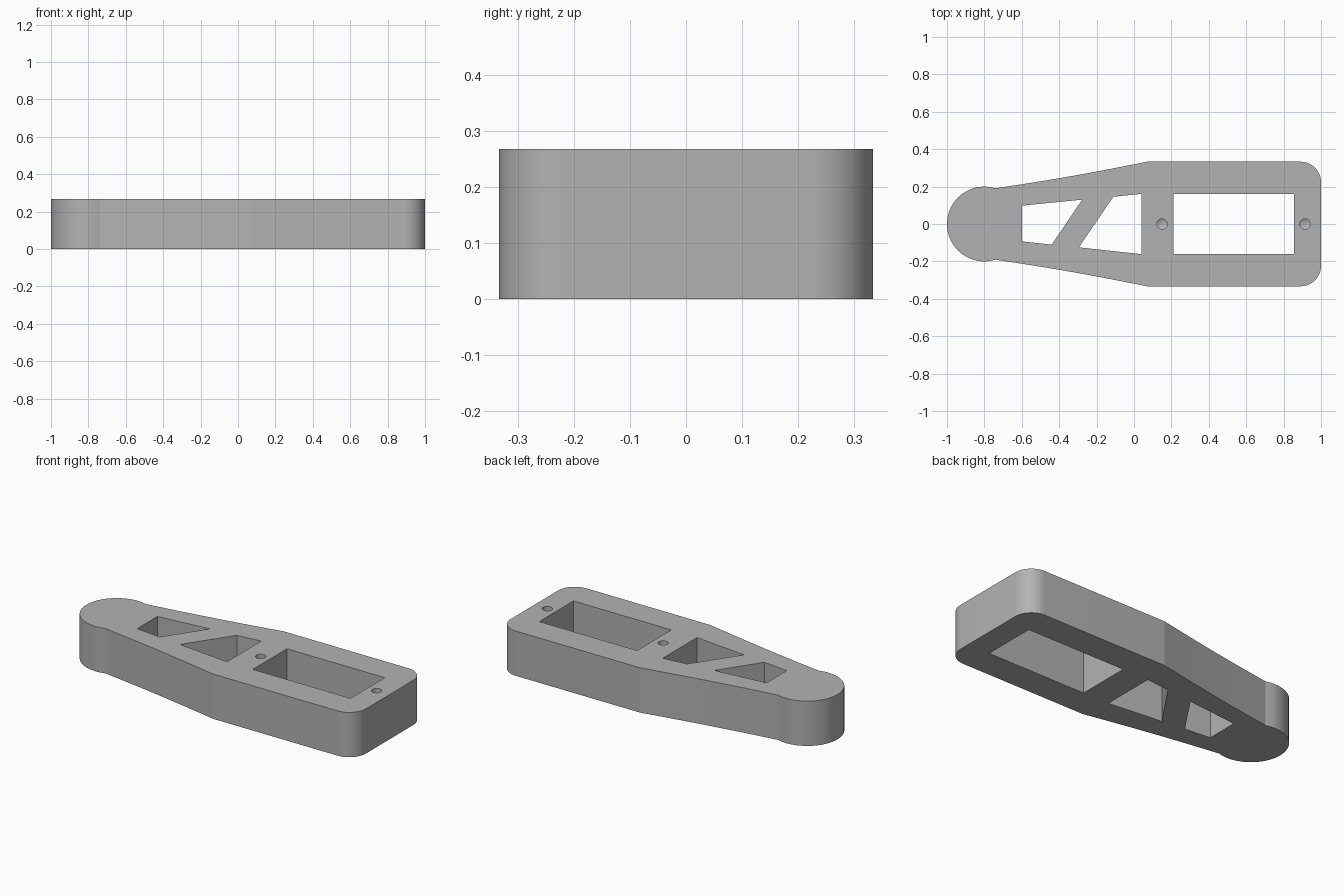
import bpy, bmesh
from math import radians, cos, sin, pi
from mathutils import Matrix

HEIGHT = 0.267
HALF_W = 0.333

cube = bpy.data.objects.get("Cube")
if cube:
    bpy.data.objects.remove(cube, do_unlink=True)

grey = bpy.data.materials.new("plain grey")
grey.use_nodes = True
colour = (0.45, 0.45, 0.45, 1)
grey.diffuse_color = colour
grey.node_tree.nodes["Principled BSDF"].inputs["Base Color"].default_value = colour


def finish(bm, name):
    bmesh.ops.recalc_face_normals(bm, faces=bm.faces)
    mesh = bpy.data.meshes.new(name)
    bm.to_mesh(mesh)
    bm.free()
    mesh.materials.append(grey)
    obj = bpy.data.objects.new(name, mesh)
    bpy.context.collection.objects.link(obj)
    return obj


def prism(name, outline, z0, z1):
    bm = bmesh.new()
    face = bm.faces.new([bm.verts.new((x, y, z0)) for x, y in outline])
    ext = bmesh.ops.extrude_face_region(bm, geom=[face])
    top = [v for v in ext["geom"] if isinstance(v, bmesh.types.BMVert)]
    bmesh.ops.translate(bm, verts=top, vec=(0, 0, z1 - z0))
    return finish(bm, name)


def arc(cx, cy, r, start, end, steps):
    angles = [radians(start + (end - start) * i / steps) for i in range(steps + 1)]
    return [(cx + r * cos(a), cy + r * sin(a)) for a in angles]


def drill(name, x, r, depth):
    # blind hole: straight bore ending in a conical tip
    bm = bmesh.new()
    top = HEIGHT + 0.05
    bottom = HEIGHT - depth
    bmesh.ops.create_cone(bm, cap_ends=True, segments=48, radius1=r, radius2=r,
                          depth=top - bottom,
                          matrix=Matrix.Translation((x, 0, (top + bottom) / 2)))
    floor = min(bm.faces, key=lambda f: f.calc_center_median().z)
    tip = bmesh.ops.poke(bm, faces=[floor])["verts"][0]
    tip.co.z -= r * 0.6
    return finish(bm, name)


# Upper half outline: rounded end corner, straight side, curved taper, round head
corner = 0.11
upper = arc(1 - corner, HALF_W - corner, corner, 0, 90, 12)
taper_start, taper_end = (0.07, HALF_W), (-0.74, 0.191)
for i in range(13):
    t = i / 12
    x = taper_start[0] + (taper_end[0] - taper_start[0]) * t
    y = taper_start[1] + (taper_end[1] - taper_start[1]) * t
    upper.append((x, y - 0.006 * sin(pi * t)))
upper += arc(-0.8, 0, 0.2, 76.5, 180, 16)[1:]
lower = [(x, -y) for x, y in reversed(upper[:-1])]
body = prism("arm_body", upper + lower, 0, HEIGHT)

# Through windows and screw holes
windows = {
    "pocket_cutter": [(0.21, -0.161), (0.855, -0.161), (0.855, 0.161), (0.21, 0.161)],
    "outer_truss_cutter": [(-0.6, 0.098), (-0.6, -0.093), (-0.44, -0.11), (-0.277, 0.13)],
    "inner_truss_cutter": [(-0.11, 0.146), (-0.295, -0.125), (0.04, -0.161), (0.04, 0.161)],
}
cutters = [prism(n, pts, -0.1, HEIGHT + 0.1) for n, pts in windows.items()]
cutters += [drill("inner_screw_cutter", 0.15, 0.028, 0.13),
            drill("outer_screw_cutter", 0.914, 0.028, 0.13)]

bpy.ops.object.select_all(action="DESELECT")
body.select_set(True)
bpy.context.view_layer.objects.active = body
for cutter in cutters:
    cutter.hide_render = True
    mod = body.modifiers.new(cutter.name, "BOOLEAN")
    mod.operation = "DIFFERENCE"
    mod.solver = "EXACT"
    mod.object = cutter
    bpy.ops.object.modifier_apply(modifier=mod.name)
for cutter in cutters:
    bpy.data.objects.remove(cutter, do_unlink=True)

# Smooth the rounded walls, keep the creases sharp
bpy.ops.object.shade_smooth_by_angle(angle=radians(9.5))
